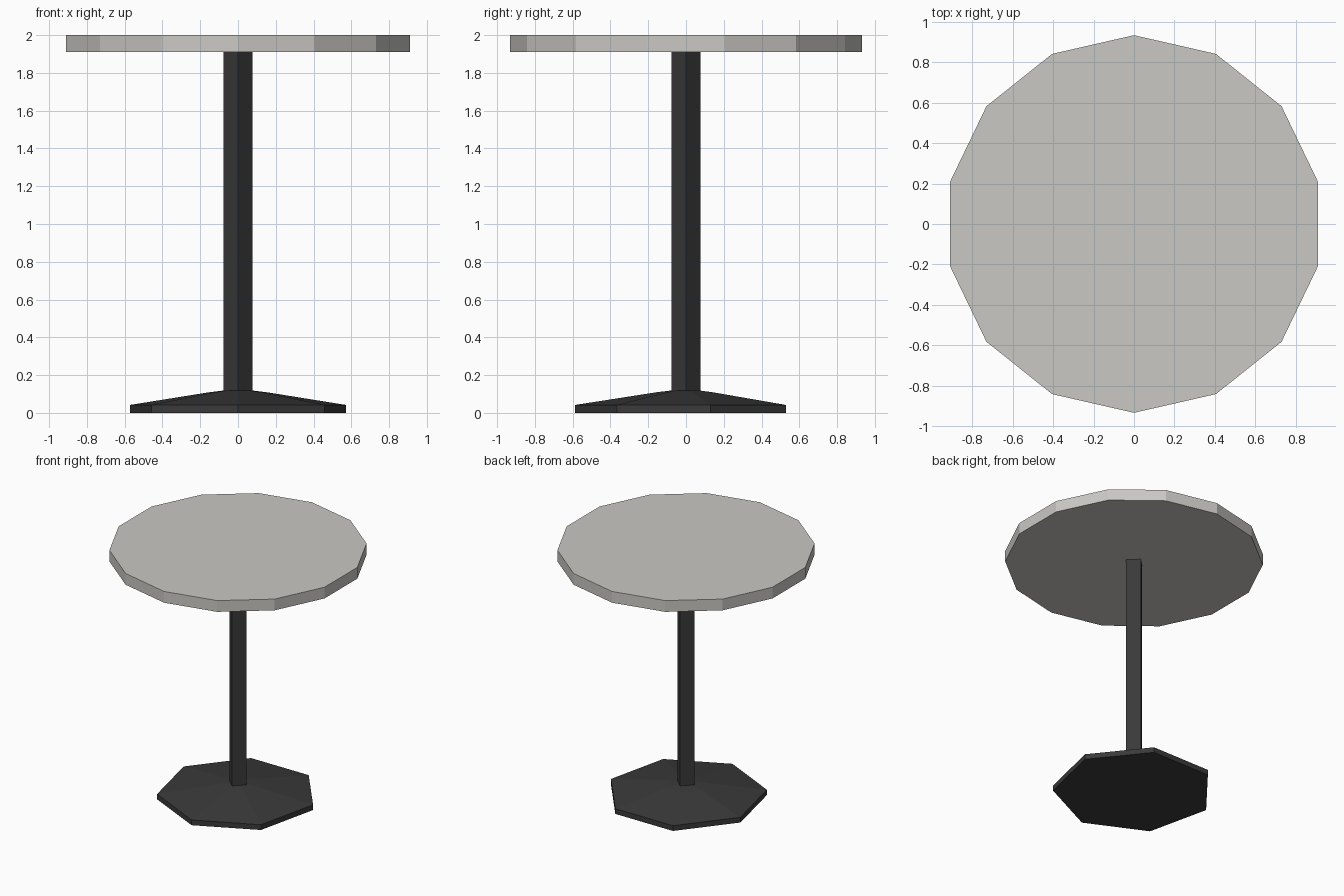
import bpy
import bmesh
from math import cos, sin, pi

cube = bpy.data.objects.get("Cube")
if cube:
    bpy.data.objects.remove(cube, do_unlink=True)


def material(name, colour):
    mat = bpy.data.materials.new(name)
    mat.use_nodes = True
    mat.diffuse_color = (*colour, 1)
    bsdf = next(n for n in mat.node_tree.nodes if n.type == 'BSDF_PRINCIPLED')
    bsdf.inputs["Base Color"].default_value = (*colour, 1)
    return mat


def lathe(name, sides, profile, mat):
    """Stack regular polygon rings (radius, height), one corner facing front."""
    bm = bmesh.new()
    rings = []
    for radius, z in profile:
        angles = [-pi / 2 + 2 * pi * i / sides for i in range(sides)]
        rings.append([bm.verts.new((radius * cos(a), radius * sin(a), z)) for a in angles])
    bm.faces.new(rings[0][::-1])
    bm.faces.new(rings[-1])
    for low, high in zip(rings, rings[1:]):
        for i in range(sides):
            j = (i + 1) % sides
            bm.faces.new((low[i], low[j], high[j], high[i]))
    mesh = bpy.data.meshes.new(name)
    bm.to_mesh(mesh)
    bm.free()
    mesh.materials.append(mat)
    obj = bpy.data.objects.new(name, mesh)
    bpy.context.collection.objects.link(obj)
    return obj


pale = material("pale_grey", (0.59, 0.58, 0.55))
dark = material("dark_grey", (0.042, 0.042, 0.042))

# Round table top
lathe("table_top", 14, [(0.933, 1.91), (0.933, 2.0)], pale)

# Square post, set corner-on
lathe("post", 4, [(0.077, 0.09), (0.077, 1.91)], dark)

# Seven-sided sloping foot
lathe("base", 7, [(0.587, 0), (0.587, 0.042), (0.158, 0.109), (0.075, 0.119)], dark)
